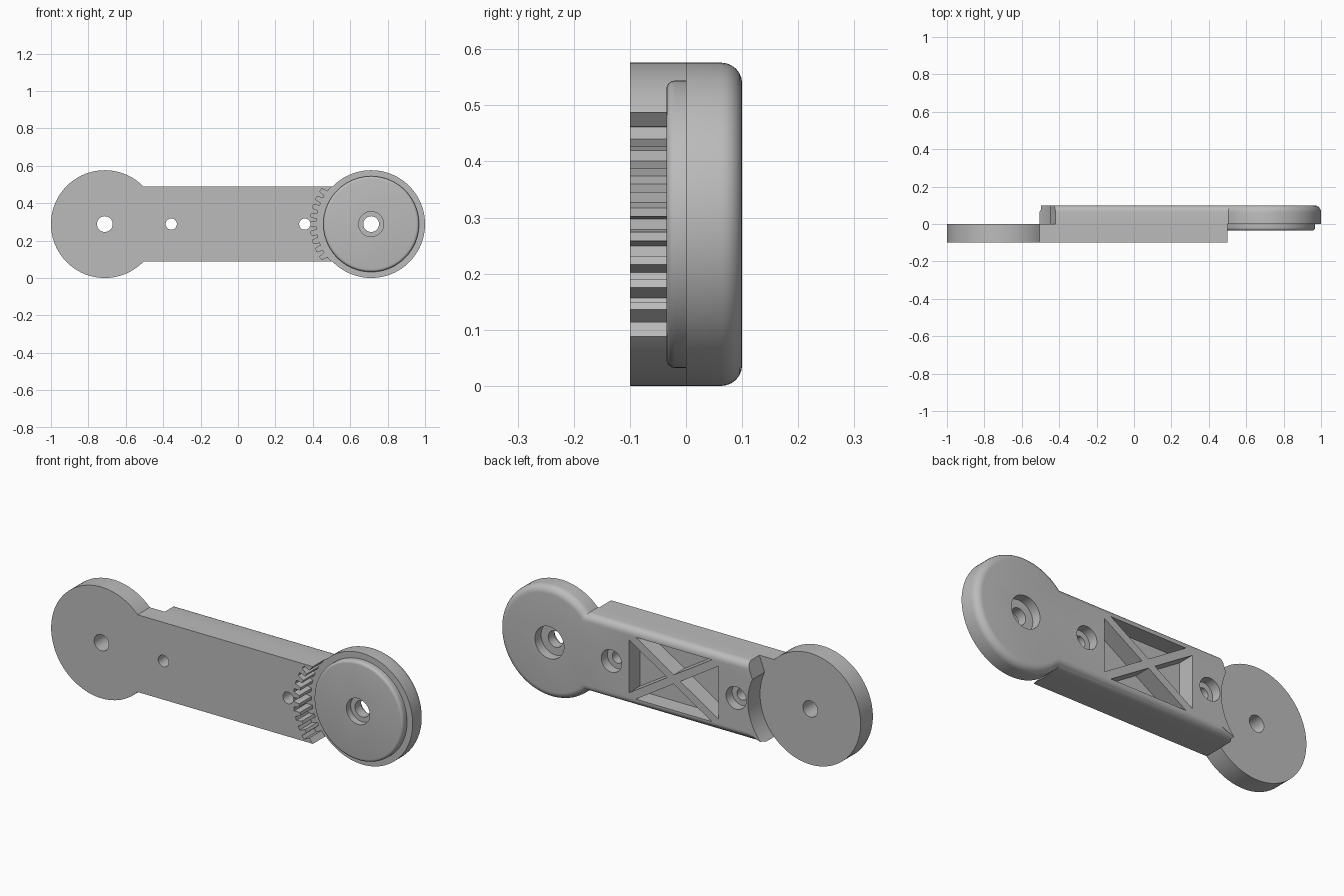
import bpy, bmesh
from math import sin, cos, asin, pi, radians

R = 0.288          # end disc radius, also the height of the centre line
CX = 0.712         # pivot distance from the middle
HALF = 0.2         # half height of the bar
MEET = asin(HALF / R)

if "Cube" in bpy.data.objects:
    bpy.data.objects.remove(bpy.data.objects["Cube"], do_unlink=True)

grey = bpy.data.materials.new("plain grey")
grey.use_nodes = True
colour = (0.5, 0.5, 0.5, 1)
grey.diffuse_color = colour
grey.node_tree.nodes["Principled BSDF"].inputs["Base Color"].default_value = colour


def arc(cx, r, a0, a1, n=72):
    return [(cx + r * cos(a0 + (a1 - a0) * i / n), r * sin(a0 + (a1 - a0) * i / n))
            for i in range(n + 1)]


def prism(name, outline, y0, y1, bevel=0, pick=None, segments=6):
    """Extrude an x-z outline along y; round the chosen edges lying at y1."""
    bm = bmesh.new()
    face = bm.faces.new([bm.verts.new((x, y0, z + R)) for x, z in outline])
    new = bmesh.ops.extrude_face_region(bm, geom=[face], use_keep_orig=True)["geom"]
    top = [v for v in new if isinstance(v, bmesh.types.BMVert)]
    bmesh.ops.translate(bm, verts=top, vec=(0, y1 - y0, 0))
    bmesh.ops.recalc_face_normals(bm, faces=bm.faces)
    if bevel:
        rim = []
        for e in bm.edges:
            mid = (e.verts[0].co + e.verts[1].co) / 2
            if abs(mid.y - y1) < 1e-4 and (pick is None or pick(mid)):
                rim.append(e)
        bmesh.ops.bevel(bm, geom=rim, offset=bevel, segments=segments,
                        profile=0.5, affect='EDGES')
    mesh = bpy.data.meshes.new(name)
    bm.to_mesh(mesh)
    bm.free()
    obj = bpy.data.objects.new(name, mesh)
    mesh.materials.append(grey)
    bpy.context.collection.objects.link(obj)
    return obj


def bore(x, r, y0=-0.2, y1=0.2):
    return prism("bore_cutter", arc(x, r, 0, 2 * pi * 47 / 48, 47), y0, y1)


def finish(obj, cutters):
    """Cut the holes and pockets, then smooth the round surfaces."""
    bpy.ops.object.select_all(action='DESELECT')
    obj.select_set(True)
    bpy.context.view_layer.objects.active = obj
    for c in cutters:
        mod = obj.modifiers.new("cut", 'BOOLEAN')
        mod.operation, mod.solver, mod.object = 'DIFFERENCE', 'EXACT', c
        bpy.ops.object.modifier_apply(modifier=mod.name)
        bpy.data.objects.remove(c, do_unlink=True)
    bpy.ops.object.shade_smooth_by_angle(angle=radians(30))


# Front plate: left disc, bar and an inward toothed rack on the right
rack = []
STEP = radians(8.5)
for k in range(-4, 5):
    for frac, r in ((-0.32, 0.292), (-0.2, 0.325), (0.2, 0.325), (0.32, 0.292)):
        a = (k + frac) * STEP
        rack.append((CX - r * cos(a), r * sin(a)))
corner = CX - 0.292 * cos(asin(HALF / 0.292))
outline = [(corner, -HALF)] + rack + [(corner, HALF)]
outline += arc(-CX, R, MEET, 2 * pi - MEET)
front_plate = prism("front_plate", outline, -0.1, 0)
finish(front_plate, [bore(-CX, 0.042), bore(-0.357, 0.03), bore(0.357, 0.03)])

# Back body: right disc and bar, ending in a hollow that clears the left disc
outline = [(-0.42, HALF)] + arc(-CX, R, asin(0.12 / R), -MEET, 32)
outline += arc(CX, R, MEET - pi, pi - MEET)
back_body = prism("back_body", outline, 0, 0.1, 0.037,
                  lambda m: abs(m.z - R) > 0.195 or m.x > 0.4)

# Triangular pockets that leave crossed struts
PX, PZ, W = 0.255, 0.16, 0.02
diag = (PX ** 2 + PZ ** 2) ** 0.5
gx, gz = W * diag / PZ, W * diag / PX
cuts = []
for s in (1, -1):
    cuts.append(prism("pocket_cutter", [(gx - PX, s * PZ), (PX - gx, s * PZ), (0, s * gz)], 0.012, 0.2))
    cuts.append(prism("pocket_cutter", [(s * PX, gz - PZ), (s * PX, PZ - gz), (s * gx, 0)], 0.012, 0.2))
    cuts += [bore(s * 0.357, 0.03), bore(s * 0.357, 0.058, 0.05)]
cuts += [bore(CX, 0.042), bore(CX, 0.083, 0.05)]
finish(back_body, cuts)

# Raised round boss on the front of the right disc
pivot_boss = prism("pivot_boss", arc(CX, 0.256, 0, 2 * pi * 95 / 96, 95), 0, -0.035, 0.015, segments=4)
finish(pivot_boss, [bore(CX, 0.067)])
